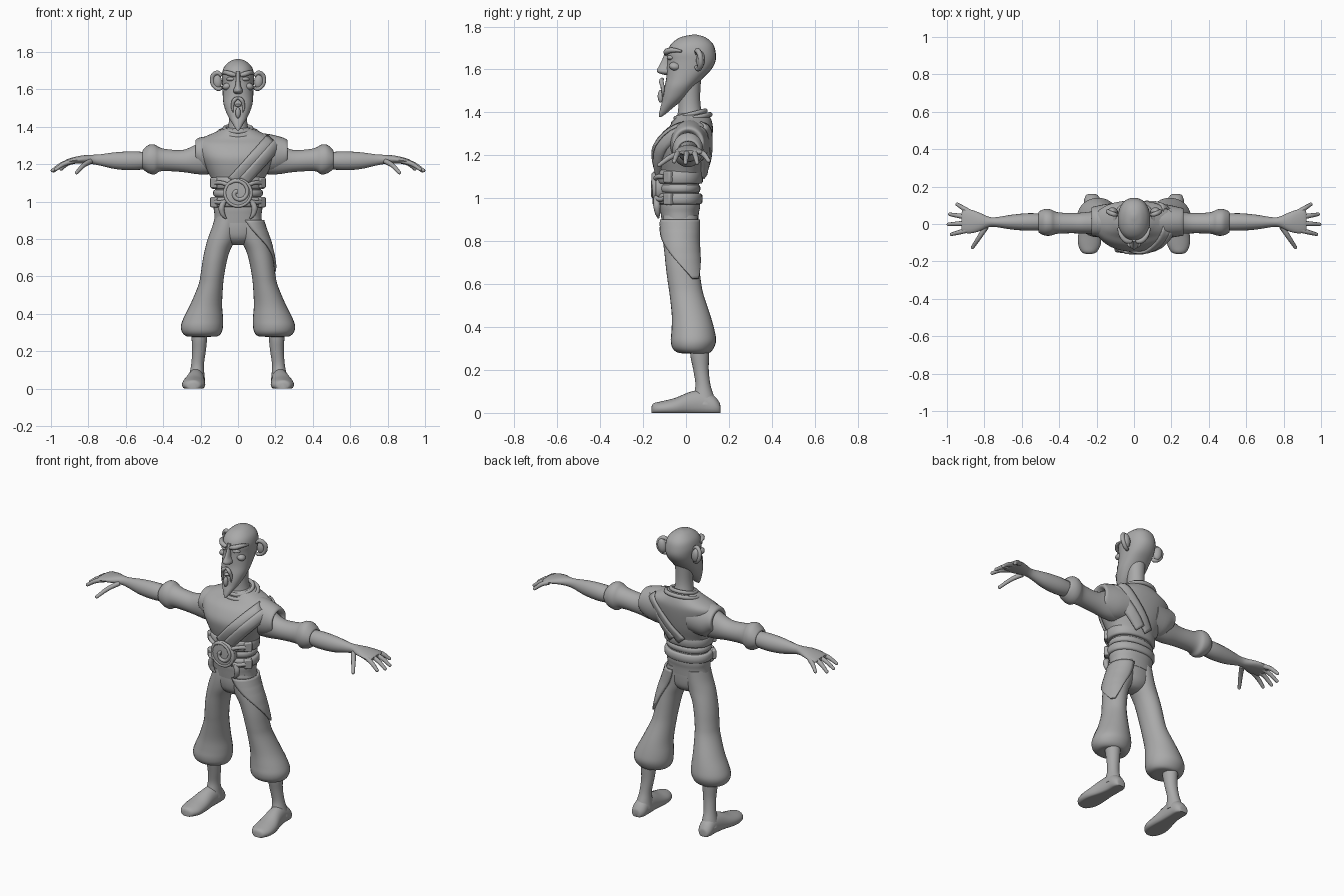
import bpy, bmesh, math
from mathutils import Vector

grey = bpy.data.materials.new("clay grey")
grey.diffuse_color = (0.4, 0.4, 0.4, 1)


def finish(ob, mirror=False, angle=50):
    ob.data.materials.clear()
    ob.data.materials.append(grey)
    bpy.ops.object.select_all(action='DESELECT')
    bpy.context.view_layer.objects.active = ob
    ob.select_set(True)
    bpy.ops.object.shade_smooth_by_angle(angle=math.radians(angle))
    if mirror:
        ob.modifiers.new("mirror", 'MIRROR')
    return ob


def from_bmesh(name, bm, **kw):
    bmesh.ops.recalc_face_normals(bm, faces=bm.faces)
    me = bpy.data.meshes.new(name)
    bm.to_mesh(me)
    bm.free()
    ob = bpy.data.objects.new(name, me)
    bpy.context.collection.objects.link(ob)
    return finish(ob, **kw)


def resample(rings, n):
    """Smooth (Catmull-Rom) interpolation between rings."""
    out = []
    for i in range(len(rings) - 1):
        p = [rings[max(0, min(len(rings) - 1, i + k))] for k in (-1, 0, 1, 2)]
        for s in range(n):
            t = s / n
            out.append([b + .5 * t * (c - a + t * (2*a - 5*b + 4*c - d + t * (3*(b - c) + d - a)))
                        for a, b, c, d in zip(*p)])
    return out + [list(rings[-1])]


def loft(name, axis, rings, n=4, seg=28, power=1.0, floor=None, **kw):
    """Skin elliptical rings (position, a0, a1, b0, b1) along an axis."""
    bm = bmesh.new()
    loops = []
    for t, a0, a1, b0, b1 in resample(rings, n):
        loop = []
        for k in range(seg):
            w = math.tau * k / seg
            c, s = (math.copysign(abs(f) ** power, f) for f in (math.cos(w), math.sin(w)))
            a, b = (a0 + a1 + (a1 - a0) * c) / 2, (b0 + b1 + (b1 - b0) * s) / 2
            co = {'x': (t, a, b), 'y': (a, t, b), 'z': (a, b, t)}[axis]
            if floor is not None:
                co = (co[0], co[1], max(floor, co[2]))
            loop.append(bm.verts.new(co))
        loops.append(loop)
    for p, q in zip(loops, loops[1:]):
        for k in range(seg):
            bm.faces.new((p[k], p[k - 1], q[k - 1], q[k]))
    bm.faces.new(loops[0])
    bm.faces.new(loops[-1])
    return from_bmesh(name, bm, **kw)


def tube(name, pts, r, cyclic=False, mirror=False):
    """Round tube through points (x, y, z, radius factor)."""
    cu = bpy.data.curves.new(name, 'CURVE')
    cu.dimensions, cu.bevel_depth, cu.bevel_resolution = '3D', r, 3
    cu.use_fill_caps, cu.resolution_u = True, 5
    sp = cu.splines.new('BEZIER')
    sp.bezier_points.add(len(pts) - 1)
    for bp, p in zip(sp.bezier_points, pts):
        bp.co, bp.radius = p[:3], p[3] if len(p) > 3 else 1
        bp.handle_left_type = bp.handle_right_type = 'AUTO'
    sp.use_cyclic_u = cyclic
    ob = bpy.data.objects.new(name, cu)
    bpy.context.collection.objects.link(ob)
    bpy.ops.object.select_all(action='DESELECT')
    bpy.context.view_layer.objects.active = ob
    ob.select_set(True)
    bpy.ops.object.convert(target='MESH')
    return finish(bpy.context.object, mirror)


def ball(name, loc, size, rot=(0, 0, 0), mirror=False):
    bpy.ops.mesh.primitive_uv_sphere_add(segments=20, ring_count=12, radius=1, location=loc, rotation=rot)
    ob = bpy.context.object
    ob.name, ob.scale = name, size
    bpy.ops.object.transform_apply(location=True, rotation=True, scale=True)
    return finish(ob, mirror)


def sheet(name, rows, thick):
    """Thin cloth through a grid of points."""
    bm = bmesh.new()
    vs = [[bm.verts.new(p) for p in row] for row in rows]
    for p, q in zip(vs, vs[1:]):
        for k in range(len(p) - 1):
            bm.faces.new((p[k], p[k + 1], q[k + 1], q[k]))
    ob = from_bmesh(name, bm)
    m = ob.modifiers.new("thickness", 'SOLIDIFY')
    m.thickness, m.offset = thick, 0
    return ob


def ring_at(rings, z):
    return min(resample(rings, 12), key=lambda r: abs(r[0] - z))


# Head, jaw and pointed beard in one skin
loft("head", 'z', [(1.762, -.01, .01, .03, .05), (1.75, -.043, .043, -.025, .09), (1.72, -.074, .074, -.068, .125),
     (1.68, -.086, .086, -.088, .138), (1.64, -.085, .085, -.088, .138), (1.60, -.083, .083, -.09, .118),
     (1.56, -.081, .081, -.092, .08), (1.52, -.077, .077, -.1, .042), (1.48, -.064, .064, -.108, .008),
     (1.45, -.05, .05, -.112, -.025), (1.42, -.032, .032, -.12, -.062), (1.39, -.013, .013, -.126, -.098),
     (1.378, -.003, .003, -.125, -.118)], power=.9)
loft("neck", 'z', [(1.34, -.07, .07, -.05, .1), (1.40, -.053, .053, -.038, .075), (1.46, -.047, .047, -.034, .066),
     (1.55, -.05, .05, -.03, .07), (1.63, -.05, .05, -.03, .08)])
# Face
loft("nose", 'z', [(1.695, -.011, .011, -.095, -.06), (1.66, -.011, .011, -.105, -.06), (1.62, -.015, .015, -.124, -.06),
     (1.595, -.025, .025, -.136, -.06), (1.582, -.022, .022, -.125, -.06), (1.575, -.01, .01, -.1, -.07)])
tube("brow", [(.012, -.093, 1.675, .8), (.04, -.09, 1.683, 1.1), (.068, -.062, 1.69, .9), (.085, -.02, 1.685, .4)], .013, mirror=True)
ball("eye", (.04, -.074, 1.655), (.023, .014, .011), (0, 0, .4), True)
ball("cheekbone", (.056, -.05, 1.615), (.026, .03, .02), (0, .3, .5), True)
tube("moustache", [(.0, -.11, 1.555, .7), (.018, -.115, 1.545, 1), (.029, -.108, 1.515, .8), (.028, -.108, 1.475, .3)], .011, mirror=True)
ball("lower_lip", (0, -.106, 1.515), (.017, .014, .008))
ball("chin_tuft", (0, -.118, 1.475), (.014, .014, .03))
# Ears: cupped disc with a rolled rim
ball("ear", (.112, .068, 1.645), (.026, .02, .042), (0, .15, .3), True)
tube("ear_rim", [(.088, .05, 1.672, .6), (.108, .052, 1.688, 1), (.132, .062, 1.675), (.138, .068, 1.645),
     (.124, .066, 1.615), (.1, .056, 1.602, .9), (.085, .046, 1.612, .6)], .0125, mirror=True)

# Tunic body
torso = [(1.08, -.13, .13, -.115, .07), (1.12, -.142, .142, -.125, .08), (1.18, -.172, .172, -.142, .1),
         (1.24, -.2, .2, -.146, .114), (1.30, -.218, .218, -.115, .124), (1.335, -.2, .2, -.078, .125),
         (1.365, -.135, .135, -.056, .118), (1.385, -.09, .09, -.045, .108), (1.395, -.06, .06, -.03, .1)]
loft("tunic_body", 'z', torso, seg=40, power=.92)
loft("left_shoulder_cap", 'x', [(.08, -.07, .115, 1.16, 1.37), (.17, -.075, .105, 1.15, 1.36), (.24, -.066, .09, 1.17, 1.342),
     (.264, -.06, .082, 1.19, 1.328), (.262, -.045, .065, 1.2, 1.315), (.24, -.04, .06, 1.2, 1.3)])
loft("right_shoulder_cap", 'x', [(-.08, -.07, .115, 1.16, 1.365), (-.16, -.075, .105, 1.15, 1.35), (-.205, -.066, .095, 1.18, 1.342),
     (-.226, -.06, .088, 1.2, 1.33), (-.224, -.045, .065, 1.21, 1.315), (-.2, -.04, .06, 1.2, 1.3)])
# Rolled collars, lower at the front
for name, rx, y0, y1, z0, z1, r in (("collar", .072, -.048, .09, 1.372, 1.408, .011),
                                    ("collar_fold", .1, -.058, .112, 1.35, 1.39, .012)):
    tube(name, [(rx * math.cos(w), (y0 + y1 + (y1 - y0) * math.sin(w)) / 2,
                 (z0 + z1 + (z1 - z0) * math.sin(w)) / 2) for w in (k * math.tau / 12 for k in range(12))], r, True)


# Crossing lapel bands over the left shoulder, front and back
def torso_point(x, z, side, off):
    _, a0, a1, b0, b1 = ring_at(torso, z)
    u = min(.98, abs(x) / a1)
    return Vector((x, (b0 + b1) / 2 + side * ((b1 - b0) / 2 * math.sqrt(1 - u * u) + off), z))


for label, side in (("front", -1), ("back", 1)):
    for i, (top, low) in enumerate((((.175, 1.335), (-.03, 1.11)), ((.215, 1.315), (.03, 1.11)))):
        rows = []
        for s in range(19):
            x, z = (top[k] + (low[k] - top[k]) * s / 18 for k in (0, 1))
            rows.append([torso_point(x + .02 * w, z - .018 * w, side, .007 + .005 * i + .005 * (1 - w * w))
                         for w in (-1, -.5, 0, .5, 1)])
        sheet(f"{label}_lapel_{i + 1}", rows, .014)

# Sleeves with puffed cuffs, then forearms and hands
loft("sleeve", 'x', [(.1, -.06, .08, 1.15, 1.33), (.2, -.056, .07, 1.145, 1.315), (.29, -.05, .06, 1.157, 1.277),
     (.38, -.05, .06, 1.163, 1.28), (.42, -.054, .066, 1.16, 1.29), (.445, -.062, .078, 1.145, 1.304), (.475, -.062, .08, 1.15, 1.304),
     (.503, -.05, .07, 1.168, 1.282), (.51, -.04, .06, 1.18, 1.268), (.495, -.03, .05, 1.185, 1.26)], mirror=True)
loft("forearm_and_palm", 'x', [(.46, -.03, .05, 1.18, 1.26), (.55, -.036, .058, 1.168, 1.268), (.65, -.03, .05, 1.173, 1.264),
     (.74, -.016, .036, 1.193, 1.252), (.78, -.018, .04, 1.2, 1.25), (.83, -.04, .062, 1.203, 1.247),
     (.875, -.05, .077, 1.202, 1.238), (.91, -.046, .078, 1.2, 1.228), (.922, -.035, .06, 1.205, 1.222)], seg=20, mirror=True)
for name, base, tip in (("little_finger", (.88, .064, 1.215), (.945, .105, 1.175)),
                        ("ring_finger", (.89, .036, 1.217), (.985, .052, 1.165)),
                        ("middle_finger", (.89, .005, 1.217), (.992, -.002, 1.166)),
                        ("index_finger", (.88, -.03, 1.217), (.975, -.055, 1.172)),
                        ("thumb", (.79, -.015, 1.215), (.863, -.125, 1.155))):
    b, t = Vector(base), Vector(tip)
    mid = (b + t) / 2 + Vector((0, 0, .008))
    tube(name, [(*b, 1.15), (*mid, 1), (*t, .75)], .0125, mirror=True)
    ball(name + "_tip", t, (.0095,) * 3, mirror=True)

# Waist wrap: base and two broad bands
loft("waist_wrap", 'z', [(.885, -.128, .128, -.112, .056), (.93, -.126, .126, -.118, .06), (.97, -.13, .13, -.122, .066),
     (1.05, -.122, .122, -.118, .06), (1.14, -.138, .138, -.12, .075)], seg=36, power=.9)
for name, z0, z1, g in (("lower_waist_band", .972, 1.022, .004), ("upper_waist_band", 1.068, 1.132, .006),
                        ("middle_waist_fold", 1.026, 1.064, -.006)):
    a, f, k = .138 + g, -.13 - g, .072 + g
    loft(name, 'z', [(z0, .01 - a, a - .01, f + .01, k - .01), (z0 + .008, -a, a, f, k),
                     (z1 - .008, -a, a, f, k), (z1, .01 - a, a - .01, f + .01, k - .01)], n=2, seg=36, power=.9)

# Spiral buckle with cords, clasps and hanging tabs
loft("buckle_disc", 'y', [(-.105, -.07, .07, .975, 1.115), (-.14, -.076, .076, .97, 1.122), (-.15, -.072, .072, .974, 1.118),
     (-.153, -.06, .06, .986, 1.106)], n=2)
tube("buckle_spiral", [((.008 + .0095 * w) * math.cos(w + 2), -.152, 1.046 + (.008 + .0095 * w) * math.sin(w + 2), 1.1 - w * .04)
     for w in (k * .55 for k in range(13))], .011)
tube("buckle_rim", [(.07 * math.cos(k * math.pi / 6), -.147, 1.046 + .07 * math.sin(k * math.pi / 6)) for k in range(12)], .009, True)
for name, z in (("upper", 1.1), ("lower", .997)):
    tube(name + "_cord", [(.055, -.143, 1.046 + (z - 1.046) * .8), (.085, -.133, z), (.12, -.1, z)], .011, mirror=True)
    bpy.ops.mesh.primitive_cube_add(size=1, location=(.125, -.082, z), rotation=(0, 0, .75))
    clasp = bpy.context.object
    clasp.name, clasp.scale = name + "_clasp", (.045, .03, .056)
    bpy.ops.object.transform_apply(location=True, rotation=True, scale=True)
    finish(clasp, True, 30)
    bev = clasp.modifiers.new("soft edges", 'BEVEL')
    bev.width, bev.segments = .007, 2
tube("hanging_tab", [(.075, -.137, 1.0, 1), (.088, -.136, .965, 1.2), (.08, -.132, .93, .9), (.062, -.128, .908, .3)], .014, mirror=True)

# Trousers: pelvis and flared legs gathered below the knee
loft("trouser_seat", 'z', [(.92, -.122, .122, -.11, .055), (.86, -.132, .132, -.11, .053), (.81, -.11, .11, -.1, .046),
     (.78, -.075, .075, -.075, .025), (.768, -.04, .04, -.05, 0)])
leg = [(.92, 0, .122, -.108, .054), (.86, 0, .14, -.11, .053), (.80, .012, .162, -.107, .052), (.74, .042, .178, -.1, .056),
       (.68, .06, .19, -.094, .062), (.61, .073, .2, -.085, .07), (.55, .08, .213, -.076, .082), (.45, .085, .255, -.066, .115),
       (.38, .08, .29, -.068, .134), (.335, .08, .305, -.071, .14), (.3, .088, .298, -.062, .128), (.28, .11, .275, -.035, .11),
       (.277, .16, .24, .01, .09)]
loft("trouser_leg", 'z', leg, mirror=True)

# Pointed cloth flap wrapped round the left hip
rows = []
for i in range(21):
    s = i / 20
    z = .9 - .275 * s
    _, a0, a1, b0, b1 = ring_at(leg, z)
    lo, hi = -110 + 138 * s ** 1.1, 100 - 50 * s ** 2
    rows.append([])
    for k in range(15):
        w = math.radians(lo + (hi - lo) * k / 14)
        rows[-1].append(((a0 + a1) / 2 + ((a1 - a0) / 2 + .007) * math.cos(w),
                         (b0 + b1) / 2 + ((b1 - b0) / 2 + .007) * math.sin(w), z))
sheet("hip_flap", rows, .012)

# Shins and slipper-shaped feet
loft("shin", 'z', [(.34, .16, .25, .02, .11), (.27, .165, .248, .02, .108), (.2, .172, .245, .034, .106), (.13, .182, .25, .044, .114),
     (.08, .18, .26, .035, .13), (.04, .175, .27, .03, .145)], seg=20, mirror=True)
loft("foot", 'y', [(-.16, .225, .255, -.005, .03), (-.15, .2, .28, -.01, .045), (-.11, .178, .298, -.015, .055),
     (-.05, .175, .297, -.02, .07), (.02, .178, .278, -.025, .098), (.08, .178, .268, -.025, .105),
     (.13, .18, .266, -.02, .08), (.155, .195, .255, -.01, .05), (.16, .21, .24, 0, .035)], seg=24, floor=0, mirror=True)
